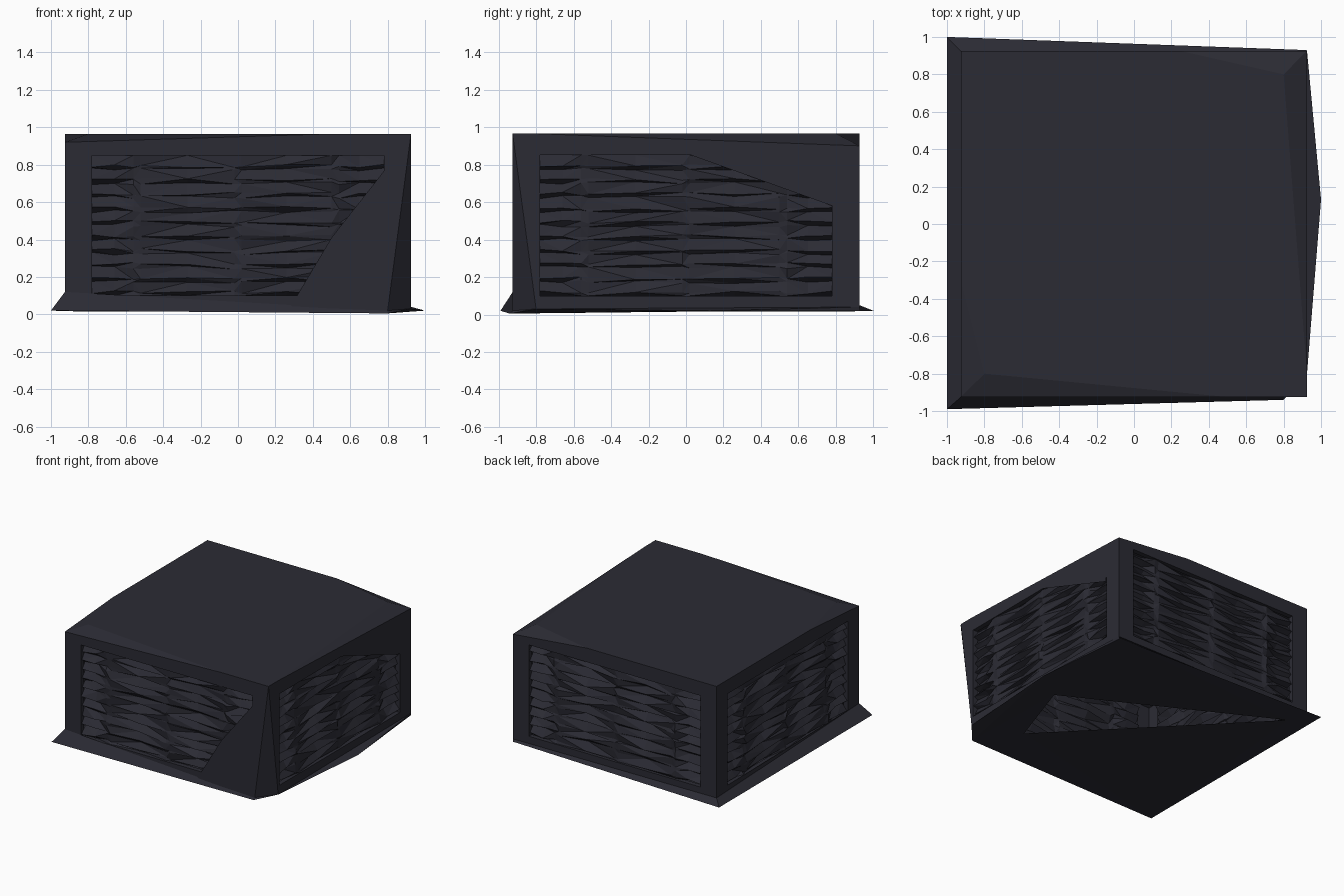
import bpy, bmesh, random
from mathutils import Vector, Matrix
from math import pi

random.seed(4)
if "Cube" in bpy.data.objects:
    bpy.data.objects.remove(bpy.data.objects["Cube"], do_unlink=True)

mat = bpy.data.materials.new("dark slate metal")
mat.use_nodes = True
COLOR = (0.024, 0.024, 0.034, 1)
mat.diffuse_color = COLOR
mat.node_tree.nodes["Principled BSDF"].inputs["Base Color"].default_value = COLOR

HALF, EDGE, CUT = 0.925, 0.78, 0.8
LOW, HIGH = 0.1, 0.85
TOP, DIP_FRONT, DIP_BACK = 0.965, 0.92, 0.9   # roof height, and its two bent corners


def finish(name, bm, turn=0):
    """Turn the part about z in quarter turns and make it an object."""
    bmesh.ops.transform(bm, matrix=Matrix.Rotation(turn * pi / 2, 4, 'Z'), verts=bm.verts)
    mesh = bpy.data.meshes.new(name)
    bm.to_mesh(mesh)
    bm.free()
    mesh.materials.append(mat)
    ob = bpy.data.objects.new(name, mesh)
    bpy.context.collection.objects.link(ob)


def face(bm, *points):
    return bm.faces.new([bm.verts.new(p) for p in points])


def frame(name, turn, bottom_left, bottom_right, top_left, top_right):
    """Flat wall around a recessed opening, with its rim."""
    bm = bmesh.new()
    outer = [(u, -HALF, z) for u, z in
             (bottom_left, bottom_right, (HALF, top_right), (-HALF, top_left))]
    inner = [(-EDGE, -HALF, LOW), (EDGE, -HALF, LOW), (EDGE, -HALF, HIGH), (-EDGE, -HALF, HIGH)]
    back = [(x, y + 0.04, z) for x, y, z in inner]
    rings = [[bm.verts.new(p) for p in ring] for ring in (outer, inner, back)]
    for a, b in zip(rings, rings[1:]):
        for i in range(4):
            j = (i + 1) % 4
            bm.faces.new((a[i], a[j], b[j], b[i]))
    finish(name, bm, turn)


def louvers(name, turn):
    """Crumpled slats, each with a thin underside, between narrow upright posts."""
    bm = bmesh.new()
    posts = (-0.54, 0, 0.52)
    cols = sorted([-EDGE, EDGE, -0.66, -0.27, 0.26, 0.65]
                  + [p + s for p in posts for s in (-0.02, 0.02)])
    slats = 10
    pitch = (HIGH - LOW) / slats
    grid = []
    for r in range(2 * slats + 1):
        proud = r % 2
        line = []
        for x in cols:
            if any(abs(x - p) < 0.03 for p in posts):
                depth = random.uniform(0.005, 0.03)
            else:
                depth = (0.01 if proud else 0.05) + random.uniform(-0.006, 0.015)
            z = LOW + (r // 2 + 0.25 * proud) * pitch
            if 0 < r < 2 * slats:
                z += random.uniform(-0.12, 0.12) * pitch
            line.append(bm.verts.new((x, -HALF + depth, z)))
        grid.append(line)
    for low, high in zip(grid, grid[1:]):
        for i in range(len(cols) - 1):
            a, b, c, d = low[i], low[i + 1], high[i + 1], high[i]
            if random.random() < 0.5:
                bm.faces.new((a, b, c))
                bm.faces.new((a, c, d))
            else:
                bm.faces.new((a, b, d))
                bm.faces.new((b, c, d))
    finish(name, bm, turn)


# Four walls; the front left corner is cut back towards its foot
frame("front_frame", 0, (-HALF, 0.12), (CUT, 0.02), DIP_FRONT, TOP)
frame("left_frame", 1, (-CUT, 0.03), (HALF, 0.04), TOP, DIP_BACK)
frame("back_frame", 2, (-HALF, 0.04), (HALF, 0.05), DIP_BACK, TOP)
frame("right_frame", 3, (-HALF, 0.05), (HALF, 0.12), TOP, DIP_FRONT)
for turn, side in enumerate(("front", "left", "back", "right")):
    louvers(side + "_louvers", turn)

# Corner cut
wFL, wFR, wSide = (-HALF, -HALF, 0.12), (CUT, -HALF, 0.02), (HALF, -CUT, 0.03)
wBR, wBL = (HALF, HALF, 0.04), (-HALF, HALF, 0.05)
tFL, tFR = (-HALF, -HALF, DIP_FRONT), (HALF, -HALF, TOP)
tBR, tBL = (HALF, HALF, DIP_BACK), (-HALF, HALF, TOP)
bm = bmesh.new()
face(bm, wFR, wSide, tFR)
finish("corner_cut", bm)

# Roof: flat in the middle, bent down at two opposite corners
bm = bmesh.new()
kFront, kRight = (0.5, -HALF, TOP), (-HALF, -0.3, TOP)
kBack, kLeft = (0.25, HALF, TOP), (HALF, -0.8, TOP)
iFront, iBack = (-0.8, -0.8, TOP), (0.8, 0.8, TOP)
face(bm, iFront, kFront, tFR, kLeft, iBack, kBack, tBL, kRight)
for corner, inner, before, after, end_before, end_after in (
        (tFL, iFront, kRight, kFront, tBL, tFR), (tBR, iBack, kLeft, kBack, tFR, tBL)):
    face(bm, corner, after, inner)
    face(bm, corner, inner, before)
    face(bm, corner, end_after, after)
    face(bm, corner, before, end_before)
finish("roof", bm)

# Flared skirt between the walls and the base
FL, FR, BR, BL = (-1, -0.99, 0.02), (0.8, -0.94, 0.005), (0.92, 0.93, 0.02), (-1, 1, 0.02)
BULGE = (1, 0.13, 0.02)
bm = bmesh.new()
for pts in ((FL, FR, wFR, wFL), (FR, wSide, wFR), (FR, BULGE, wSide), (BULGE, wBR, wSide),
            (BULGE, BR, wBR), (BR, BL, wBL, wBR), (BL, FL, wFL, wBL)):
    face(bm, *pts)
finish("skirt", bm)

# Base with a three-cornered opening into the hollow inside
bm = bmesh.new()
hole = [(0.76, -0.03, 0.015), (0.56, -0.62, 0.015), (-0.83, 0.81, 0.015)]
edges = []
for loop in ([FL, FR, BULGE, BR, BL], hole):
    vs = [bm.verts.new(p) for p in loop]
    edges += [bm.edges.new((v, vs[(i + 1) % len(vs)])) for i, v in enumerate(vs)]
bmesh.ops.triangle_fill(bm, use_beauty=True, use_dissolve=False, edges=edges, normal=Vector((0, 0, -1)))
finish("base", bm)

# Folded sheets lying over the openings
y = -HALF - 0.004
bm = bmesh.new()
face(bm, (0.28, y, 0.04), (CUT, y, 0.02), (HALF, y, TOP), (0.76, y, 0.74), (0.5, y, 0.41))
finish("front_fold", bm)

bm = bmesh.new()
face(bm, (0, y, HIGH + 0.01), (EDGE, y, 0.58), (EDGE + 0.02, y, HIGH + 0.01))
finish("left_fold", bm, 1)
